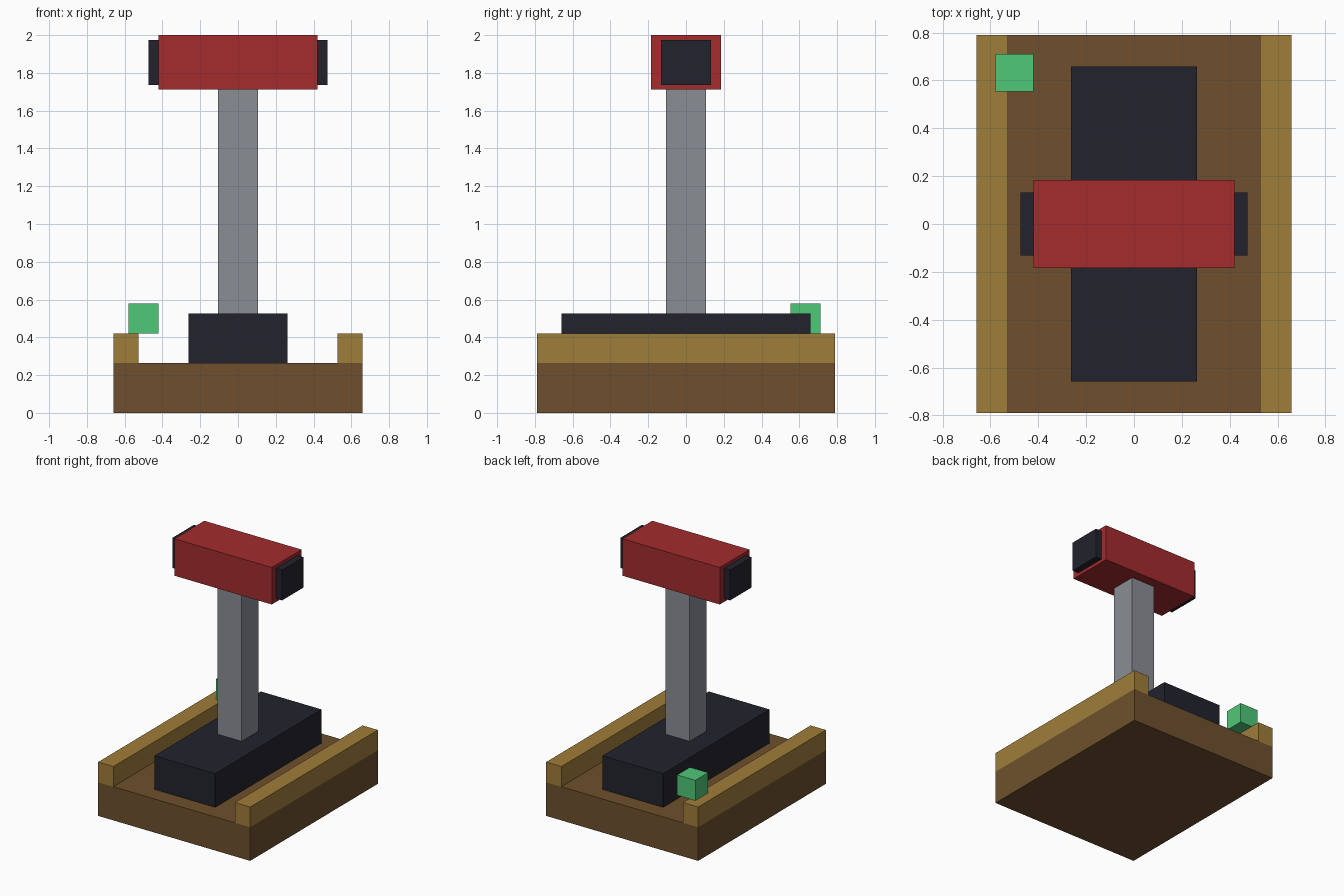
import bpy
import bmesh
from mathutils import Matrix, Vector

cube = bpy.data.objects.get("Cube")
if cube:
    bpy.data.objects.remove(cube, do_unlink=True)


def material(name, hex_code):
    """Flat material from an sRGB hex colour, stored as linear values."""
    values = [int(hex_code[i:i + 2], 16) / 255 for i in (0, 2, 4)]
    colour = [((v + 0.055) / 1.055) ** 2.4 for v in values] + [1]
    mat = bpy.data.materials.new(name)
    mat.use_nodes = True
    mat.diffuse_color = colour
    mat.node_tree.nodes["Principled BSDF"].inputs["Base Color"].default_value = colour
    return mat


def box(name, low, high, mat):
    """Flat-sided box between two opposite corners."""
    low, high = Vector(low), Vector(high)
    bm = bmesh.new()
    bmesh.ops.create_cube(bm, size=1, matrix=Matrix.Diagonal((*(high - low), 1)))
    mesh = bpy.data.meshes.new(name)
    bm.to_mesh(mesh)
    bm.free()
    mesh.materials.append(mat)
    obj = bpy.data.objects.new(name, mesh)
    obj.location = (low + high) / 2
    bpy.context.collection.objects.link(obj)


def centred_box(name, half_x, half_y, bottom, top, mat):
    box(name, (-half_x, -half_y, bottom), (half_x, half_y, top), mat)


brown = material("dark wood", "6E502D")
tan = material("light wood", "A07D3A")
dark = material("dark metal", "22222D")
grey = material("grey metal", "8A8D94")
red = material("red paint", "A32B2D")
green = material("green", "50C878")

# Base, plinth, column and head stacked on the centre line
centred_box("base", 0.658, 0.789, 0, 0.263, brown)
centred_box("plinth", 0.263, 0.658, 0.263, 0.526, dark)
centred_box("column", 0.105, 0.105, 0.526, 1.711, grey)
centred_box("head", 0.421, 0.184, 1.711, 2, red)

# Side rails and head end caps, one on each side
for side, s in (("left", 1), ("right", -1)):
    for part, inner, outer, depth, bottom, top, mat in (
        ("rail", 0.526, 0.658, 0.789, 0.263, 0.421, tan),
        ("end_cap", 0.421, 0.474, 0.132, 1.737, 1.974, dark),
    ):
        x_low, x_high = sorted((s * inner, s * outer))
        box(f"{side}_{part}", (x_low, -depth, bottom), (x_high, depth, top), mat)

# Small block resting on the right rail near the back
box("green_block", (-0.579, 0.553, 0.421), (-0.421, 0.711, 0.579), green)
